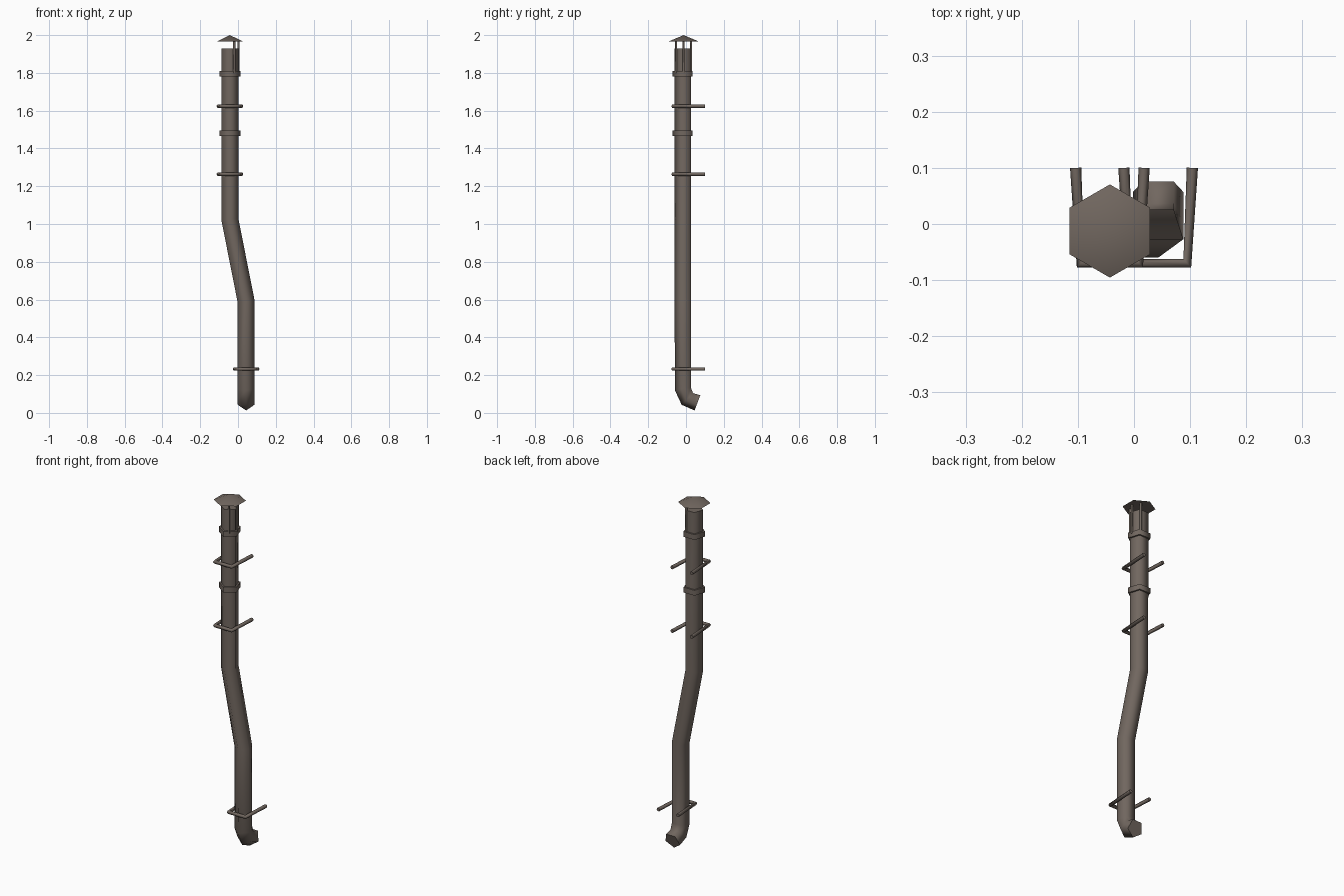
import bpy, bmesh, math
from mathutils import Vector

if "Cube" in bpy.data.objects:
    bpy.data.objects.remove(bpy.data.objects["Cube"])

metal = bpy.data.materials.new("weathered brown metal")
metal.diffuse_color = (0.165, 0.135, 0.115, 1)
metal.use_nodes = True
metal.node_tree.nodes["Principled BSDF"].inputs["Base Color"].default_value = metal.diffuse_color
CX, CY = -0.043, -0.0125      # axis of the upper pipe


def finish(name, bm, angle):
    bmesh.ops.recalc_face_normals(bm, faces=bm.faces)
    me = bpy.data.meshes.new(name)
    bm.to_mesh(me)
    bm.free()
    me.materials.append(metal)
    ob = bpy.data.objects.new(name, me)
    bpy.context.collection.objects.link(ob)
    bpy.ops.object.select_all(action='DESELECT')
    ob.select_set(True)
    bpy.context.view_layer.objects.active = ob
    bpy.ops.object.shade_smooth_by_angle(angle=math.radians(angle))
    return ob


def tube(name, path, radius, sides, side_axis, phase=-90, angle=80):
    """Sweep a polygon along a planar path with mitred joints."""
    pts = [Vector(p) for p in path]
    bm = bmesh.new()
    rings = []
    for i, p in enumerate(pts):
        a = (p - pts[i - 1]).normalized() if i else (pts[1] - p).normalized()
        b = (pts[i + 1] - p).normalized() if i < len(pts) - 1 else a
        t = (a + b).normalized()
        u = Vector(side_axis)
        u = (u - t * u.dot(t)).normalized()
        v = t.cross(u)
        ring = []
        for k in range(sides):
            w = math.radians(phase + 360 * k / sides)
            ring.append(bm.verts.new(p + radius * (math.cos(w) * u + math.sin(w) * v)))
        rings.append(ring)
    for r, s in zip(rings, rings[1:]):
        for k in range(sides):
            n = (k + 1) % sides
            bm.faces.new((r[k], r[n], s[n], s[k]))
    bm.faces.new(rings[0])
    bm.faces.new(rings[-1])
    return finish(name, bm, angle)


# Five-sided flue pipe with offset bend and rear elbow outlet
tube("flue_pipe", [(0.043, 0.062, 0.0575), (0.043, 0.01, 0.077), (0.043, CY, 0.13),
                   (0.043, CY, 0.59), (CX, CY, 1.025), (CX, CY, 1.93)],
     0.0475, 5, (1, 0, 0))

# Joint collars
for i, z in enumerate((1.48, 1.795)):
    tube(f"collar_{i + 1}", [(CX, CY, z - 0.015), (CX, CY, z + 0.015)], 0.058, 5, (1, 0, 0))

# U-shaped wall brackets
for i, (x, z) in enumerate(((0.043, 0.232), (CX, 1.264), (CX, 1.624))):
    tube(f"wall_bracket_{i + 1}", [(x - 0.061, 0.1, z), (x - 0.052, -0.07, z),
                                   (x + 0.052, -0.07, z), (x + 0.061, 0.1, z)],
         0.01, 6, (0, 0, 1))

# Thin struts holding the rain cap
for i, deg in enumerate((-60, 0, 60)):
    a = math.radians(deg)
    x, y = CX + 0.046 * math.cos(a), CY + 0.046 * math.sin(a)
    tube(f"cap_strut_{i + 1}", [(x, y, 1.80), (x, y, 1.972)], 0.006, 5, (1, 0, 0))

# Six-sided conical rain cap
bm = bmesh.new()
apex = bm.verts.new((CX, CY, 2.0))
rim = [bm.verts.new((CX + 0.083 * math.sin(k * math.pi / 3),
                     CY + 0.083 * math.cos(k * math.pi / 3), 1.965)) for k in range(6)]
for k in range(6):
    bm.faces.new((rim[k], rim[(k + 1) % 6], apex))
bm.faces.new(rim)
finish("rain_cap", bm, 30)
